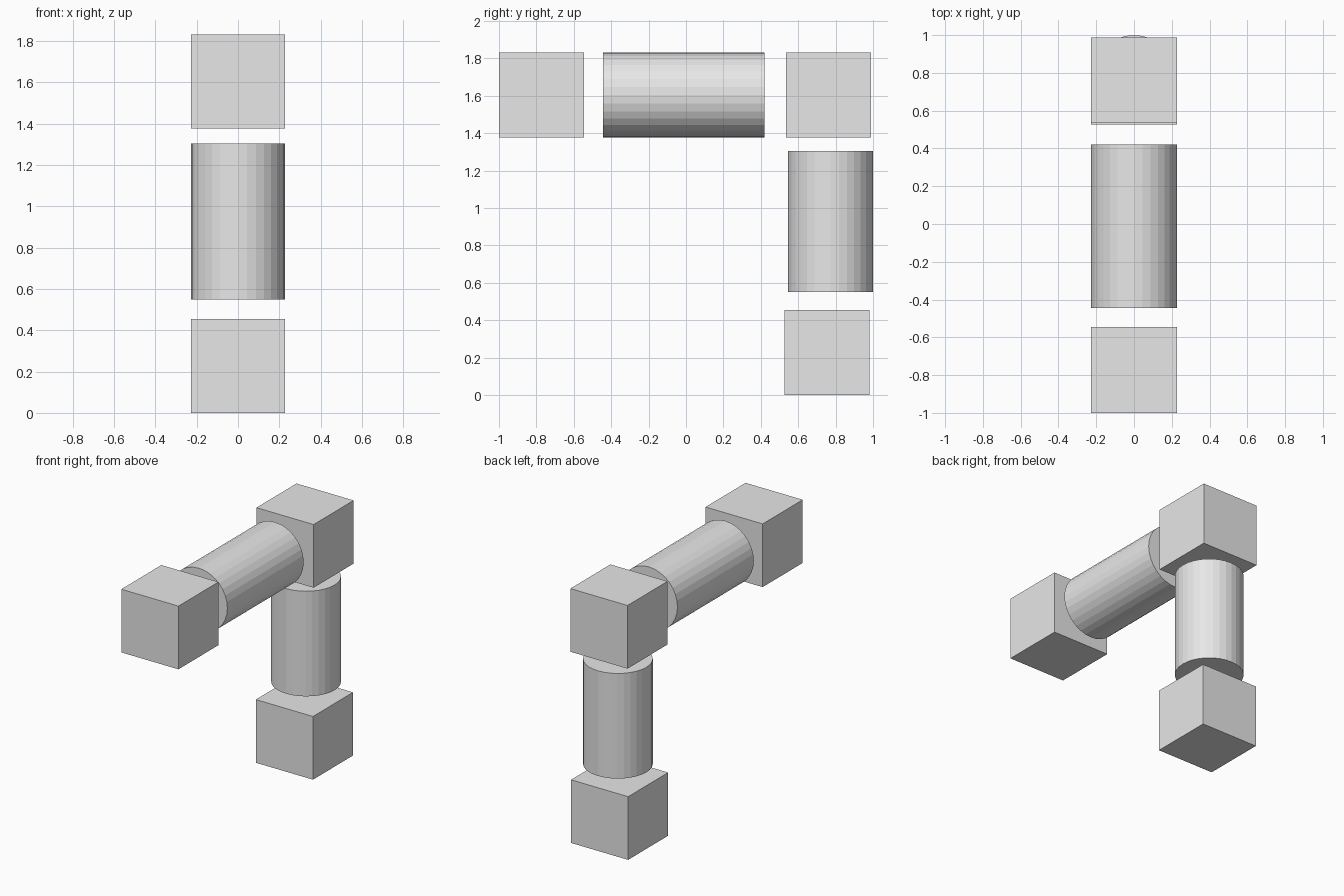
import bpy
import math

cube = bpy.data.objects.get("Cube")
if cube:
    bpy.data.objects.remove(cube, do_unlink=True)

SIZE = 0.454  # cube edge and cylinder diameter

# Single plain grey material
grey = bpy.data.materials.new("light grey")
grey.use_nodes = True
colour = (0.8, 0.8, 0.8, 1.0)
grey.diffuse_color = colour
grey.node_tree.nodes["Principled BSDF"].inputs["Base Color"].default_value = colour


def finish(name):
    obj = bpy.context.object
    obj.name = name
    obj.data.materials.append(grey)


def block(name, y, z):
    bpy.ops.mesh.primitive_cube_add(size=SIZE, location=(0, y, z))
    finish(name)


def rod(name, y, z, length, tilt=0.0):
    bpy.ops.mesh.primitive_cylinder_add(
        vertices=32, radius=SIZE / 2, depth=length,
        location=(0, y, z), rotation=(tilt, 0, 0))
    finish(name)


# Blocks at the foot, the corner and the free end
block("foot_block", 0.754, 0.227)
block("corner_block", 0.761, 1.603)
block("end_block", -0.773, 1.603)

# Faceted rods between the blocks, with small gaps
rod("upright_rod", 0.773, 0.927, 0.755)
rod("horizontal_rod", -0.012, 1.603, 0.866, math.pi / 2)
